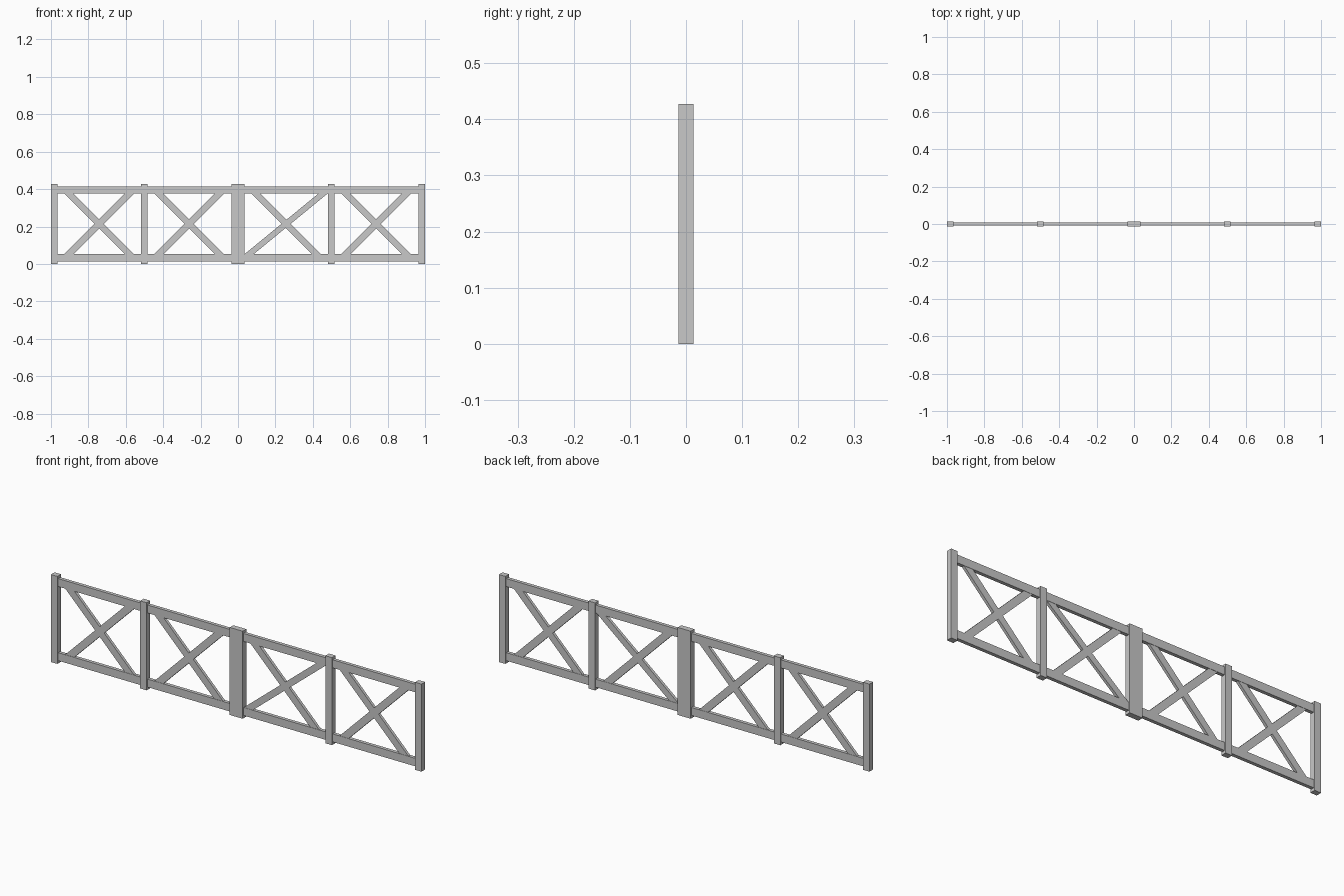
import bpy
import bmesh

cube = bpy.data.objects.get("Cube")
if cube:
    bpy.data.objects.remove(cube, do_unlink=True)

# Single painted metal colour
COLOUR = (0.58, 0.58, 0.58, 1.0)
metal = bpy.data.materials.new("light_grey_metal")
metal.use_nodes = True
metal.diffuse_color = COLOUR
metal.node_tree.nodes["Principled BSDF"].inputs["Base Color"].default_value = COLOUR

HEIGHT = 0.427
POST_W, POST_D = 0.035, 0.0276
RAIL_H, RAIL_D = 0.039, 0.017
RAIL_Z = (0.0335, 0.395)
BRACE_W, BRACE_D = 0.049, 0.014  # width measured along the rail


def extruded(name, outline, depth):
    """Extrude an x-z outline symmetrically along y."""
    bm = bmesh.new()
    front = [bm.verts.new((x, -depth / 2, z)) for x, z in outline]
    face = bm.faces.new(front)
    result = bmesh.ops.extrude_face_region(bm, geom=[face])
    moved = [v for v in result["geom"] if isinstance(v, bmesh.types.BMVert)]
    bmesh.ops.translate(bm, verts=moved, vec=(0, depth, 0))
    bmesh.ops.recalc_face_normals(bm, faces=bm.faces)
    mesh = bpy.data.meshes.new(name)
    bm.to_mesh(mesh)
    bm.free()
    mesh.materials.append(metal)
    obj = bpy.data.objects.new(name, mesh)
    bpy.context.collection.objects.link(obj)


def bar(name, x0, x1, z0, z1, depth):
    extruded(name, [(x0, z0), (x1, z0), (x1, z1), (x0, z1)], depth)


def brace(name, x_bottom, x_top):
    """Slanted bar cut level where it enters the two rails."""
    z0, z1 = RAIL_Z
    h = BRACE_W / 2
    extruded(name, [(x_bottom - h, z0), (x_bottom + h, z0),
                    (x_top + h, z1), (x_top - h, z1)], BRACE_D)


# Upright posts, the middle one twice as wide
END = 1 - POST_W / 2
for name, x, width in (("right_end_post", -END, POST_W),
                       ("right_middle_post", -0.501, POST_W),
                       ("centre_post", 0, 2 * POST_W),
                       ("left_middle_post", 0.499, POST_W),
                       ("left_end_post", END, POST_W)):
    bar(name, x - width / 2, x + width / 2, 0, HEIGHT, POST_D)

# Long rails
for name, z in zip(("bottom_rail", "top_rail"), RAIL_Z):
    bar(name, -END, END, z - RAIL_H / 2, z + RAIL_H / 2, RAIL_D)

# Crossed braces: panel centre, half run of the rising bar
RUN = (RAIL_Z[1] - RAIL_Z[0]) / 2
panels = ((-0.742, RUN), (-0.261, RUN), (0.257, RUN * 1.22), (0.739, RUN))
for i, (x, rise_run) in enumerate(panels, 1):
    brace(f"falling_brace_{i}", x + RUN, x - RUN)
    brace(f"rising_brace_{i}", x - rise_run, x + rise_run)
